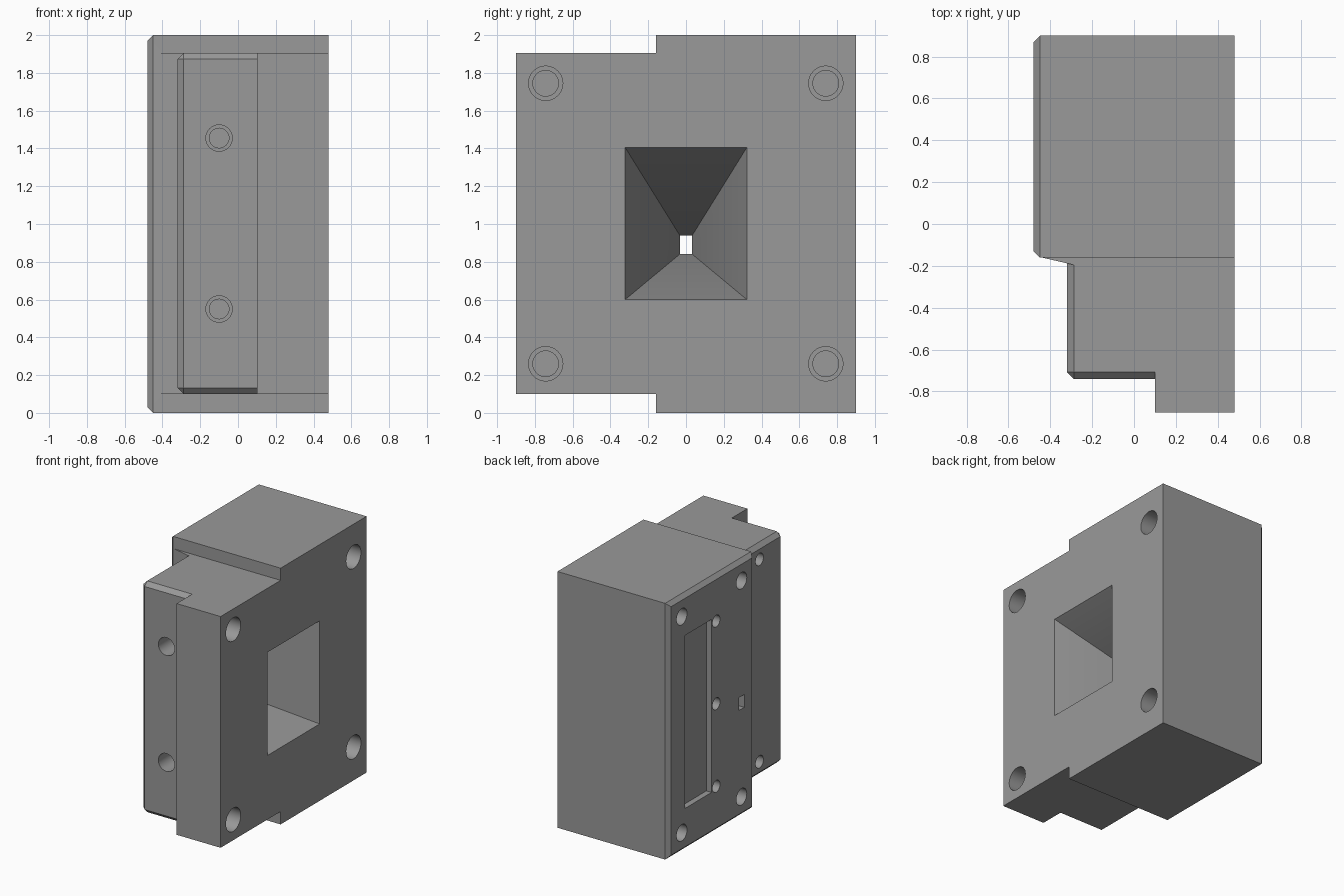
import bpy, bmesh, math
from mathutils import Matrix, Vector

if "Cube" in bpy.data.objects:
    bpy.data.objects.remove(bpy.data.objects["Cube"])

metal = bpy.data.materials.new("grey_metal")
metal.diffuse_color = (0.32, 0.32, 0.32, 1)
metal.use_nodes = True
metal.node_tree.nodes["Principled BSDF"].inputs["Base Color"].default_value = metal.diffuse_color


def add(name, bm):
    bmesh.ops.recalc_face_normals(bm, faces=bm.faces)
    me = bpy.data.meshes.new(name)
    bm.to_mesh(me)
    bm.free()
    me.materials.append(metal)
    ob = bpy.data.objects.new(name, me)
    bpy.context.collection.objects.link(ob)
    return ob


def box(name, lo, hi, chamfer=0, rule=None):
    """Box between two corners; edges whose midpoint passes the rule are chamfered."""
    bm = bmesh.new()
    bmesh.ops.create_cube(bm, size=1)
    lo, hi = Vector(lo), Vector(hi)
    for v in bm.verts:
        v.co = Vector([(lo[i] + hi[i]) / 2 + v.co[i] * (hi[i] - lo[i]) for i in range(3)])
    if chamfer:
        edges = [e for e in bm.edges if rule((e.verts[0].co + e.verts[1].co) / 2)]
        bmesh.ops.bevel(bm, geom=edges, offset=chamfer, segments=1, affect='EDGES')
    return add(name, bm)


def loft(name, a, b):
    """Closed solid between two matching point loops."""
    bm = bmesh.new()
    va = [bm.verts.new(p) for p in a]
    vb = [bm.verts.new(p) for p in b]
    bm.faces.new(va)
    bm.faces.new(vb)
    n = len(va)
    for i in range(n):
        j = (i + 1) % n
        bm.faces.new((va[i], va[j], vb[j], vb[i]))
    return add(name, bm)


def drill(name, start, direction, radius, depth):
    """Round cutter going inward from a surface point."""
    bm = bmesh.new()
    d = Vector(direction)
    rot = d.to_track_quat('Z', 'Y').to_matrix().to_4x4()
    mid = Vector(start) + d * (depth / 2 - 0.025)
    bmesh.ops.create_cone(bm, cap_ends=True, segments=32, radius1=radius, radius2=radius,
                          depth=depth + 0.05, matrix=Matrix.Translation(mid) @ rot)
    return add(name, bm)


def combine(body, other, operation):
    mod = body.modifiers.new("combine", 'BOOLEAN')
    mod.operation = operation
    mod.solver = 'EXACT'
    mod.object = other
    bpy.context.view_layer.objects.active = body
    bpy.ops.object.modifier_apply(modifier=mod.name)
    bpy.data.objects.remove(other, do_unlink=True)


# Main block, chamfered around its left face
body = box("horn_block", (-0.48, -0.16, 0), (0.48, 0.90, 2), 0.03, lambda m: m.x < -0.47)

# Front step, chamfered on its left and front faces
step = box("front_step", (-0.32, -0.74, 0.1), (0.3, 0, 1.905), 0.032,
           lambda m: m.x < -0.31 or m.y < -0.73)
# Sloped shoulder between the main block and the step
outline = [(-0.45, -0.158), (-0.29, -0.195), (-0.1, -0.195), (-0.1, 0), (-0.3, 0)]
shoulder = loft("shoulder", [(x, y, 0.1) for x, y in outline],
                [(x, y, 1.905) for x, y in outline])
# Mounting flange on the right
flange = box("flange", (0.1, -0.90, 0.1), (0.48, 0.1, 1.905))
for part in (step, shoulder, flange):
    combine(body, part, 'UNION')

# Horn opening tapering to a narrow throat
def rect(x, y0, y1, z0, z1):
    return [(x, y0, z0), (x, y1, z0), (x, y1, z1), (x, y0, z1)]


cuts = [loft("horn", rect(0.48, -0.322, 0.322, 0.6, 1.405),
             rect(-0.36, -0.033, 0.033, 0.84, 0.94)),
        box("throat", (-0.6, -0.033, 0.84), (-0.359, 0.033, 0.94)),
        # Shallow slot in the left face
        box("slot", (-0.6, 0.37, 0.33), (-0.435, 0.70, 1.68))]

# Stepped screw holes in the flange face and the front face
for y in (-0.743, 0.74):
    for z in (0.26, 1.745):
        cuts.append(drill("flange_hole", (0.48, y, z), (-1, 0, 0), 0.091, 0.2))
        cuts.append(drill("flange_hole_tip", (0.48, y, z), (-1, 0, 0), 0.068, 0.28))
for z in (0.55, 1.455):
    cuts.append(drill("front_hole", (-0.1, -0.74, z), (0, 1, 0), 0.07, 0.2))
    cuts.append(drill("front_hole_tip", (-0.1, -0.74, z), (0, 1, 0), 0.052, 0.28))

# Holes in the left faces
for z in (0.155, 1.842):
    for y in (0, 0.737):
        cuts.append(drill("left_hole", (-0.48, y, z), (1, 0, 0), 0.064, 0.22))
for z in (0.355, 1.0, 1.645):
    cuts.append(drill("pin_hole", (-0.48, 0.312, z), (1, 0, 0), 0.046, 0.15))
for z in (0.213, 1.793):
    cuts.append(drill("step_hole", (-0.32, -0.45, z), (1, 0, 0), 0.048, 0.18))

for cut in cuts:
    combine(body, cut, 'DIFFERENCE')

bpy.ops.object.select_all(action='DESELECT')
body.select_set(True)
bpy.context.view_layer.objects.active = body
bpy.ops.object.shade_smooth_by_angle(angle=math.radians(30))
